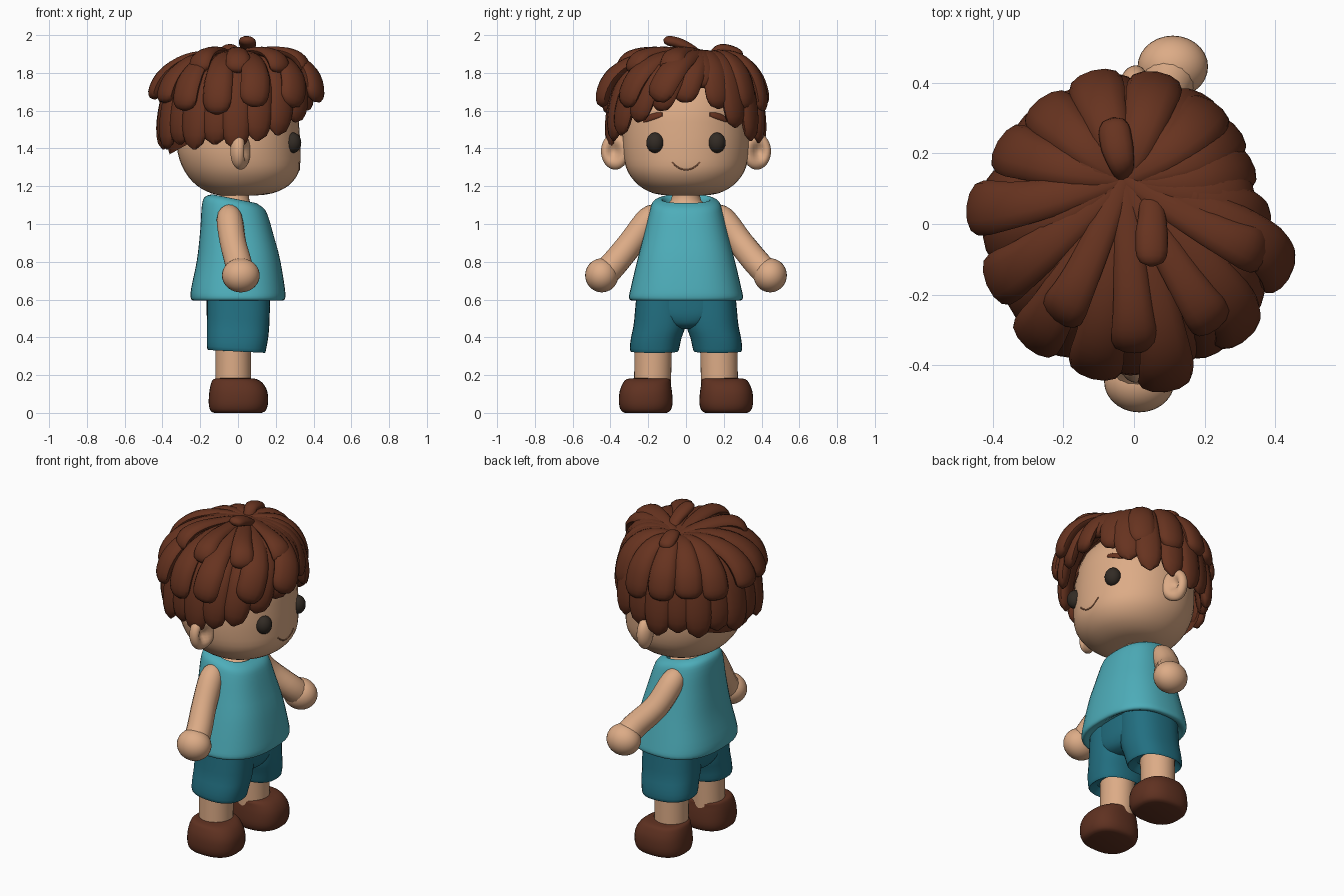
import bpy, bmesh, math
from mathutils import Vector
from mathutils.bvhtree import BVHTree

if "Cube" in bpy.data.objects:
    bpy.data.objects.remove(bpy.data.objects["Cube"])


def material(name, rgb):
    m = bpy.data.materials.new(name)
    m.diffuse_color = (*rgb, 1)
    m.use_nodes = True
    m.node_tree.nodes["Principled BSDF"].inputs["Base Color"].default_value = m.diffuse_color
    return m


SKIN = material("skin", (0.72, 0.41, 0.24))
HAIR = material("hair_brown", (0.135, 0.033, 0.014))
SHIRT = material("shirt_teal", (0.075, 0.42, 0.49))
SHORTS = material("shorts_dark_teal", (0.016, 0.16, 0.22))
EYE = material("eye_dark", (0.032, 0.024, 0.018))
SHOE = material("shoe_brown", (0.115, 0.031, 0.015))
LINE = material("mouth_brown", (0.38, 0.16, 0.08))


def finish(name, bm, mat):
    bmesh.ops.recalc_face_normals(bm, faces=bm.faces)
    me = bpy.data.meshes.new(name)
    bm.to_mesh(me)
    bm.free()
    me.materials.append(mat)
    me.shade_smooth()
    me.set_sharp_from_angle(angle=math.radians(50))
    ob = bpy.data.objects.new(name, me)
    bpy.context.collection.objects.link(ob)
    return ob


def smooth_path(pts, steps):
    """Catmull-Rom resampling of a list of tuples."""
    p = [pts[0]] + list(pts) + [pts[-1]]
    out = []
    for i in range(1, len(p) - 2):
        for k in range(steps):
            t = k / steps
            out.append(tuple(0.5 * (2 * b + (c - a) * t + (2 * a - 5 * b + 4 * c - d) * t * t
                                    + (3 * b - a - 3 * c + d) * t ** 3)
                             for a, b, c, d in zip(*p[i - 1:i + 3])))
    return out + [tuple(pts[-1])]


def skin_rings(bm, rings):
    rows = [[bm.verts.new(v) for v in r] for r in rings]
    n = len(rows[0])
    for a, b in zip(rows, rows[1:]):
        for i in range(n):
            bm.faces.new((a[i], a[(i + 1) % n], b[(i + 1) % n], b[i]))
    bm.faces.new(rows[0][::-1])
    bm.faces.new(rows[-1])


def loft(name, rings, mat, e=2.0, n=32, steps=3, tilt=lambda z: 0):
    """Stack of superellipses given as (z, cx, cy, rx, ry)."""
    bm, rows = bmesh.new(), []
    for z, cx, cy, rx, ry in smooth_path(rings, steps):
        row = []
        for i in range(n):
            c, s = math.cos(math.tau * i / n), math.sin(math.tau * i / n)
            x = cx + rx * math.copysign(abs(c) ** (2 / e), c)
            y = cy + ry * math.copysign(abs(s) ** (2 / e), s)
            row.append((x, y, z + tilt(z) * x))
        rows.append(row)
    skin_rings(bm, rows)
    return finish(name, bm, mat)


def tube(name, pts, radii, mat, flat=1.0, n=12, centre=(0, 0, 1.45)):
    """Tube along pts; flat squashes it towards the centre point."""
    bm, rows, pts = bmesh.new(), [], [Vector(p) for p in pts]
    for i, p in enumerate(pts):
        t = (pts[min(i + 1, len(pts) - 1)] - pts[max(i - 1, 0)]).normalized()
        side = t.cross(p - Vector(centre)).normalized()
        up = side.cross(t)
        rows.append([p + side * math.cos(a) * radii[i] + up * math.sin(a) * radii[i] * flat
                     for a in (math.tau * k / n for k in range(n))])
    skin_rings(bm, rows)
    return finish(name, bm, mat)


def ball(name, loc, size, mat, edit=None):
    bm = bmesh.new()
    bmesh.ops.create_uvsphere(bm, u_segments=28, v_segments=18, radius=1)
    if edit:
        edit(bm)
    for v in bm.verts:
        v.co = Vector([v.co[i] * size[i] + loc[i] for i in range(3)])
    return finish(name, bm, mat)


# Head and neck
head = loft("head", [(1.15, 0, 0, .08, .08), (1.162, .02, 0, .16, .17), (1.205, .025, 0, .245, .25),
                     (1.28, .02, 0, .303, .31), (1.38, .005, 0, .325, .333), (1.50, 0, 0, .325, .335),
                     (1.62, -.01, 0, .32, .32), (1.74, -.01, 0, .26, .26), (1.82, -.01, 0, .1, .1)],
            SKIN, 2.1, 40)
loft("neck", [(1.05, -.02, 0, .10, .11), (1.098, -.02, 0, .10, .112), (1.125, -.02, 0, .08, .08),
              (1.19, -.02, 0, .08, .07)], SKIN)

# Face lines follow the head surface
tree = BVHTree.FromPolygons([v.co for v in head.data.vertices],
                            [tuple(p.vertices) for p in head.data.polygons])


def on_face(y, z):
    return tree.ray_cast(Vector((1, y, z)), Vector((-1, 0, 0)))[0]


tube("mouth", [on_face(.075 * u, 1.287 + .04 * u * u) for u in [k / 8 - 1 for k in range(17)]],
     [.004] * 17, LINE, n=8)

# Paired parts
for s, side in ((1, "left"), (-1, "right")):
    ball(side + "_eye", (.29, s * .163, 1.43), (.045, .047, .054), EYE)
    tube(side + "_brow", [on_face(s * (.125 + .10 * t), 1.58 - .035 * t + .006 * math.sin(math.pi * t))
                          for t in [k / 6 for k in range(7)]],
         [.01, .015, .018, .019, .018, .015, .008], HAIR, .5)

    def dent(bm):
        # cupped front, lobe leaning forward where it meets the head
        for v in bm.verts:
            if v.co.x > 0:
                v.co.x -= 1.0 * math.exp(-5 * ((v.co.y - s * .1) ** 2 + v.co.z ** 2))
            v.co.x += .5 * max(0, .35 - s * v.co.y)
    ball(side + "_ear", (.005, s * .375, 1.385), (.05, .075, .097), SKIN, dent)

    hx = .015 if s < 0 else .11
    path = smooth_path([(-.045, s * .13, 1.065, .04), (-.045, s * .19, 1.03, .068), (-.03 + hx * .25, s * .29, .90, .07),
                        (hx * .85 - .01, s * .38, .79, .072), (hx, s * .44, .73, .075)], 4)
    tube(side + "_arm", [p[:3] for p in path], [p[3] for p in path], SKIN, n=16, centre=(0, 0, .2))
    ball(side + "_hand", (hx, s * .446, .728), (.1, .088, .09), SKIN)

    loft(side + "_leg", [(.1, -.025, s * .178, .095, .097), (.45, -.025, s * .172, .095, .1)], SKIN)
    loft(side + "_shorts_leg", [(.37, -.01, s * .17, .10, .10), (.34, -.01, s * .168, .135, .115),
                                (.325, -.008, s * .167, .15, .125), (.345, -.008, s * .166, .157, .131),
                                (.40, -.003, s * .157, .162, .134), (.46, 0, s * .14, .165, .138),
                                (.54, .002, s * .135, .166, .135), (.65, .002, s * .13, .166, .13)],
         SHORTS, 2.4, steps=2, tilt=lambda z: -.05)
    loft(side + "_shoe", [(0, 0, s * .213, .125, .11), (.012, 0, s * .213, .146, .13),
                          (.05, .002, s * .213, .157, .142), (.11, .002, s * .213, .154, .139),
                          (.155, -.005, s * .208, .138, .127), (.178, -.015, s * .2, .115, .115),
                          (.184, -.02, s * .19, .08, .08)], SHOE, 2.5)

# Clothes
loft("shorts_waist", [(.445, 0, 0, .1, .06), (.465, 0, 0, .145, .12), (.51, 0, 0, .165, .2),
                      (.57, .002, 0, .168, .22), (.66, .002, 0, .168, .22)], SHORTS, 2.6)
loft("shirt", [(.63, 0, 0, .18, .22), (.605, 0, 0, .215, .26), (.595, 0, 0, .238, .287),
               (.61, 0, 0, .25, .302), (.66, 0, 0, .248, .293), (.80, .003, 0, .222, .26),
               (.95, -.005, 0, .195, .222), (1.06, -.015, 0, .177, .195), (1.105, -.018, 0, .16, .178),
               (1.125, -.02, 0, .128, .15), (1.125, -.02, 0, .11, .125), (1.07, -.02, 0, .10, .11)],
     SHIRT, 2.5, 40, tilt=lambda z: -.2 * max(0, min(1, (z - .85) / .25)))


# Hair: a cap cut on a slant, covered with layers of locks
def cut(bm):
    bmesh.ops.bisect_plane(bm, geom=bm.verts[:] + bm.edges[:] + bm.faces[:], plane_co=(0, 0, .17),
                           plane_no=(-.55, 0, 1), clear_inner=True)


ball("hair_cap", (-.015, 0, 1.5), (.37, .37, .38), HAIR, cut)
CROWN = Vector((-.03, .14, 1.875))


def lock_radii(n, w):
    out = []
    for i in range(n):
        t = i / (n - 1)
        out.append(w * (.55 + .45 * min(1, t / .6))
                   * (math.sqrt(max(.02, 1 - ((t - .78) / .22) ** 2)) if t > .78 else 1))
    return out


def lock(name, az, reach, tip, w, lift=0.0, sweep=0.0, flat=.5):
    """Lock from the crown to a tip at azimuth az; sweep bends its start sideways."""
    def d(angle):
        return Vector((math.cos(math.radians(angle)), math.sin(math.radians(angle)), 0))
    r = reach - .032
    shift = Vector((-.01, 0, 0))
    p0, p3 = CROWN + Vector((0, 0, lift)), d(az) * r + shift + Vector((0, 0, tip))
    p1 = d(az + sweep) * r * .72 + shift + Vector((0, 0, 1.94 + lift))
    z2 = 1.785 + .045 * math.cos(math.radians(az))
    p2 = d(az + sweep * .5) * r * 1.02 + shift + Vector((0, 0, max(z2, tip + .09) + lift))
    ts = [1 - (1 - k / 17) ** 1.25 for k in range(18)]
    pts = [p0 * (1 - t) ** 3 + p1 * 3 * t * (1 - t) ** 2 + p2 * 3 * t * t * (1 - t) + p3 * t ** 3
           for t in ts]
    tube(name, pts, lock_radii(18, w), HAIR, flat)


# Fringe swept away from a parting above the left eye
fringe = [(-4, .395, 1.645, 18), (-22, .42, 1.60, 22), (-40, .435, 1.54, 22), (-58, .44, 1.47, 18),
          (-74, .43, 1.44, 8), (12, .36, 1.72, 5), (30, .385, 1.61, -6), (45, .405, 1.51, -8),
          (62, .42, 1.44, -5), (82, .42, 1.43, 0)]
for i, (az, r, z, sw) in enumerate(fringe):
    lock(f"fringe_lock_{i}", az, r, z, .076, 0, sw)
for i in range(11):
    lock(f"back_lock_{i}", 100 + i * 17.0, .425 - .01 * (i % 2), 1.395 + .025 * (i % 2), .08)
outer = [(-21, .475, 1.65, 22), (-48, .462, 1.62, 18), (-79, .485, 1.62, 8), (-104, .45, 1.58, 0),
         (-130, .455, 1.60, 0), (-157, .44, 1.64, 0), (174, .465, 1.66, 0), (148, .44, 1.62, 0),
         (126, .435, 1.64, 0), (104, .445, 1.62, 0), (80, .435, 1.59, 0), (57, .415, 1.60, -5)]
for i, (az, r, z, sw) in enumerate(outer):
    lock(f"outer_lock_{i}", az, r, z, .078, .003, sw)
for i, (az, r, z) in enumerate([(-128, .35, 1.80), (-88, .37, 1.80), (-50, .39, 1.80), (-12, .40, 1.80)]):
    lock(f"top_lock_{i}", az, r, z, .065, .01)

# Loose tufts at the crown
for name, pts in (("front_tuft", [(.03, .10, 1.87), (.05, .04, 1.92), (.05, -.04, 1.958), (.05, -.12, 1.975)]),
                  ("rear_tuft", [(-.02, .13, 1.87), (-.035, .17, 1.925), (-.05, .23, 1.92), (-.06, .30, 1.89)])):
    p = smooth_path(pts, 5)
    tube(name, p, lock_radii(len(p), .046), HAIR, .6)
